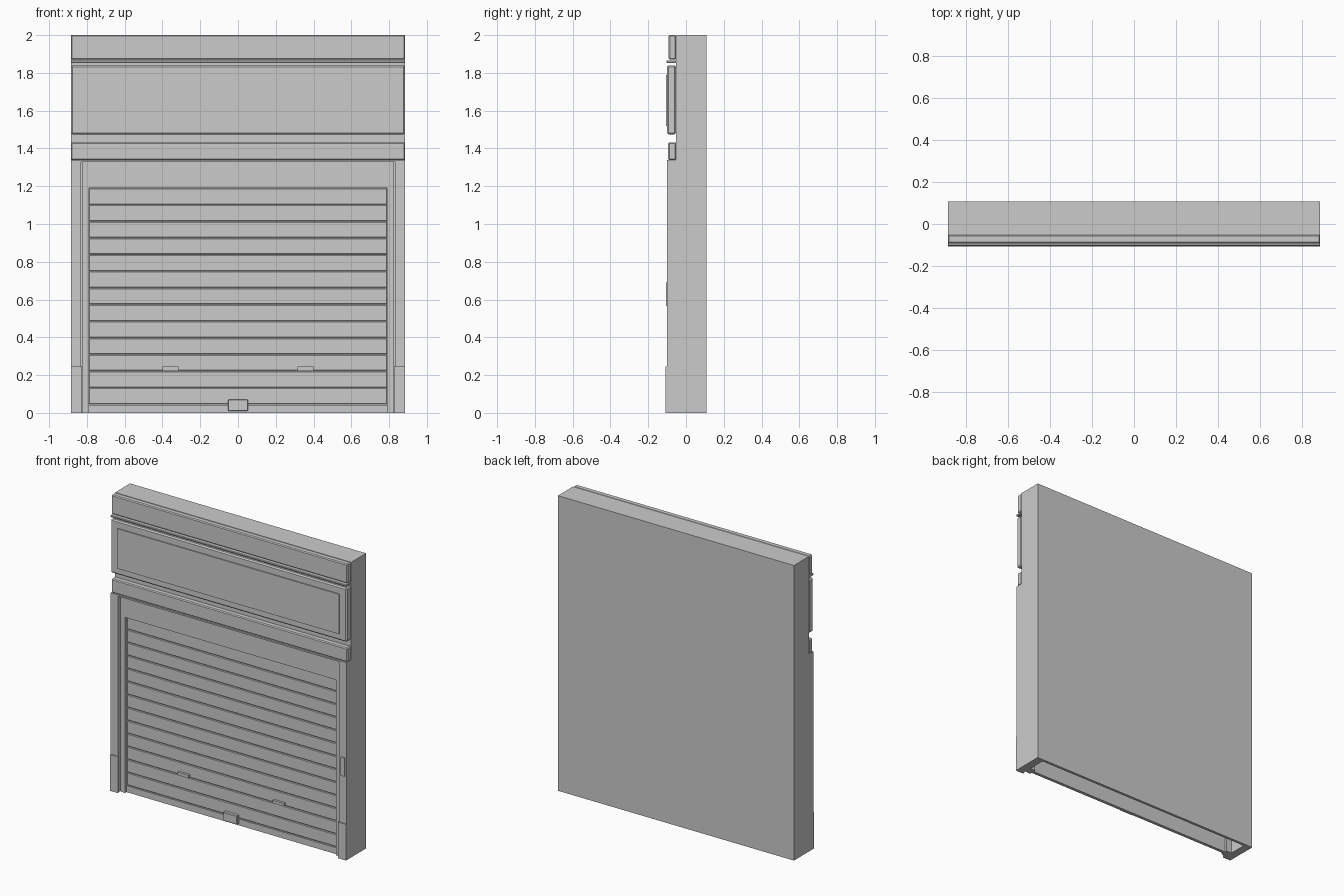
import bpy, bmesh

if "Cube" in bpy.data.objects:
    bpy.data.objects.remove(bpy.data.objects["Cube"])

grey = bpy.data.materials.new("plain_grey")
grey.diffuse_color = (0.6, 0.6, 0.6, 1)
grey.use_nodes = True
grey.node_tree.nodes["Principled BSDF"].inputs["Base Color"].default_value = grey.diffuse_color


def box(name, x0, x1, y0, y1, z0, z1, bevel=0):
    """Axis-aligned box given by its limits, with optional chamfered edges."""
    bm = bmesh.new()
    bmesh.ops.create_cube(bm, size=1)
    for v in bm.verts:
        v.co.x = x1 if v.co.x > 0 else x0
        v.co.y = y1 if v.co.y > 0 else y0
        v.co.z = z1 if v.co.z > 0 else z0
    if bevel:
        bmesh.ops.bevel(bm, geom=bm.edges[:], offset=bevel, segments=1,
                        affect='EDGES')
    me = bpy.data.meshes.new(name)
    bm.to_mesh(me)
    bm.free()
    me.materials.append(grey)
    ob = bpy.data.objects.new(name, me)
    bpy.context.collection.objects.link(ob)
    return ob


W = 0.885       # half width
BACK = 0.108    # rear plane

# Shell: upper wall block and a thin back wall, hollow behind the shutter
box("upper_wall", -W, W, -0.052, BACK, 1.333, 2.0)
box("back_wall", -W, W, 0.09, BACK, 0, 1.333)
box("lintel_plate", -W, W, -0.10, 0.09, 1.328, 1.338)

# Fascia boards above the opening
box("cornice_board", -W, W, -0.092, -0.052, 1.87, 2.0, 0.006)
box("cornice_strip", -W, W, -0.104, -0.052, 1.853, 1.866, 0.003)
box("sign_board", -W, W, -0.1, -0.052, 1.475, 1.84, 0.008)
box("sign_panel", -0.832, 0.832, -0.107, -0.1, 1.52, 1.79)
box("lower_moulding", -W, W, -0.094, -0.052, 1.338, 1.432, 0.006)

# Side posts with plinths, and shutter guide rails
for side, s in (("left", -1), ("right", 1)):
    def mirrored(name, a, b, *rest):
        xs = sorted((s * a, s * b))
        return box(side + name, *xs, *rest)
    mirrored("_post", 0.83, W, -0.10, 0.09, 0, 1.328)
    mirrored("_plinth", 0.825, W, -0.108, -0.10, 0, 0.245)
    mirrored("_guide_rail", 0.79, 0.824, -0.08, -0.03, 0, 1.19)
    mirrored("_guide_channel", 0.824, 0.83, -0.065, -0.03, 0, 1.328)
    mirrored("_handle", 0.315, 0.40, -0.078, -0.055, 0.225, 0.245)

# Small switch box on the right post
box("switch_box", 0.845, 0.872, -0.107, -0.10, 0.565, 0.69)

# Shutter housing, slats over a thin backing sheet, bottom bar and lock
box("shutter_housing", -0.824, 0.824, -0.082, -0.03, 1.19, 1.328)
box("shutter_backing", -0.79, 0.79, -0.054, -0.046, 0.0, 1.19)
pitch = (1.19 - 0.045) / 13
for i in range(13):
    z = 0.045 + i * pitch
    box("shutter_slat", -0.79, 0.79, -0.062, -0.05,
        z + 0.002, z + pitch - 0.002, 0.003)
box("shutter_bottom_bar", -0.79, 0.79, -0.066, -0.045, 0.0, 0.043)
box("shutter_lock", -0.052, 0.052, -0.085, -0.06, 0.01, 0.07, 0.003)
